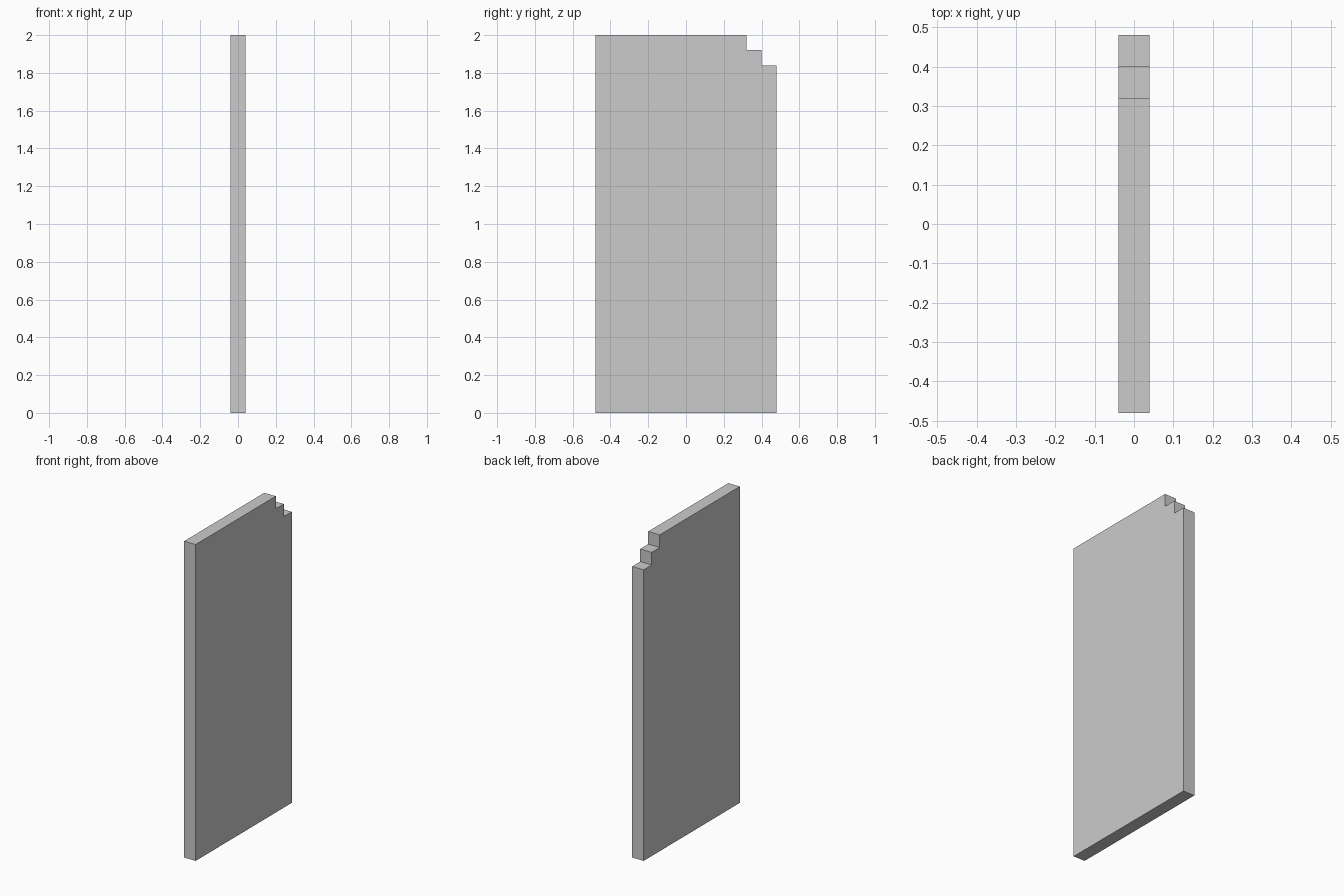
import bpy
import bmesh

if "Cube" in bpy.data.objects:
    bpy.data.objects.remove(bpy.data.objects["Cube"])

THICK = 0.08   # panel thickness, also the step size
HALF_W = 0.48
HEIGHT = 2.0
STEP = 0.08

# Side profile (y, z) with a two-step notch in the upper back corner
profile = [(-HALF_W, 0), (HALF_W, 0)]
for i in range(2, 0, -1):
    y = HALF_W - (2 - i) * STEP
    z = HEIGHT - i * STEP
    profile += [(y, z), (y - STEP, z)]
profile += [(HALF_W - 2 * STEP, HEIGHT), (-HALF_W, HEIGHT)]

# Extrude the profile across x into a solid panel
bm = bmesh.new()
face = bm.faces.new([bm.verts.new((-THICK / 2, y, z)) for y, z in profile])
ext = bmesh.ops.extrude_face_region(bm, geom=[face])
moved = [g for g in ext["geom"] if isinstance(g, bmesh.types.BMVert)]
bmesh.ops.translate(bm, verts=moved, vec=(THICK, 0, 0))
bmesh.ops.recalc_face_normals(bm, faces=bm.faces)

mesh = bpy.data.meshes.new("stepped_panel")
bm.to_mesh(mesh)
bm.free()
panel = bpy.data.objects.new("stepped_panel", mesh)
bpy.context.collection.objects.link(panel)
